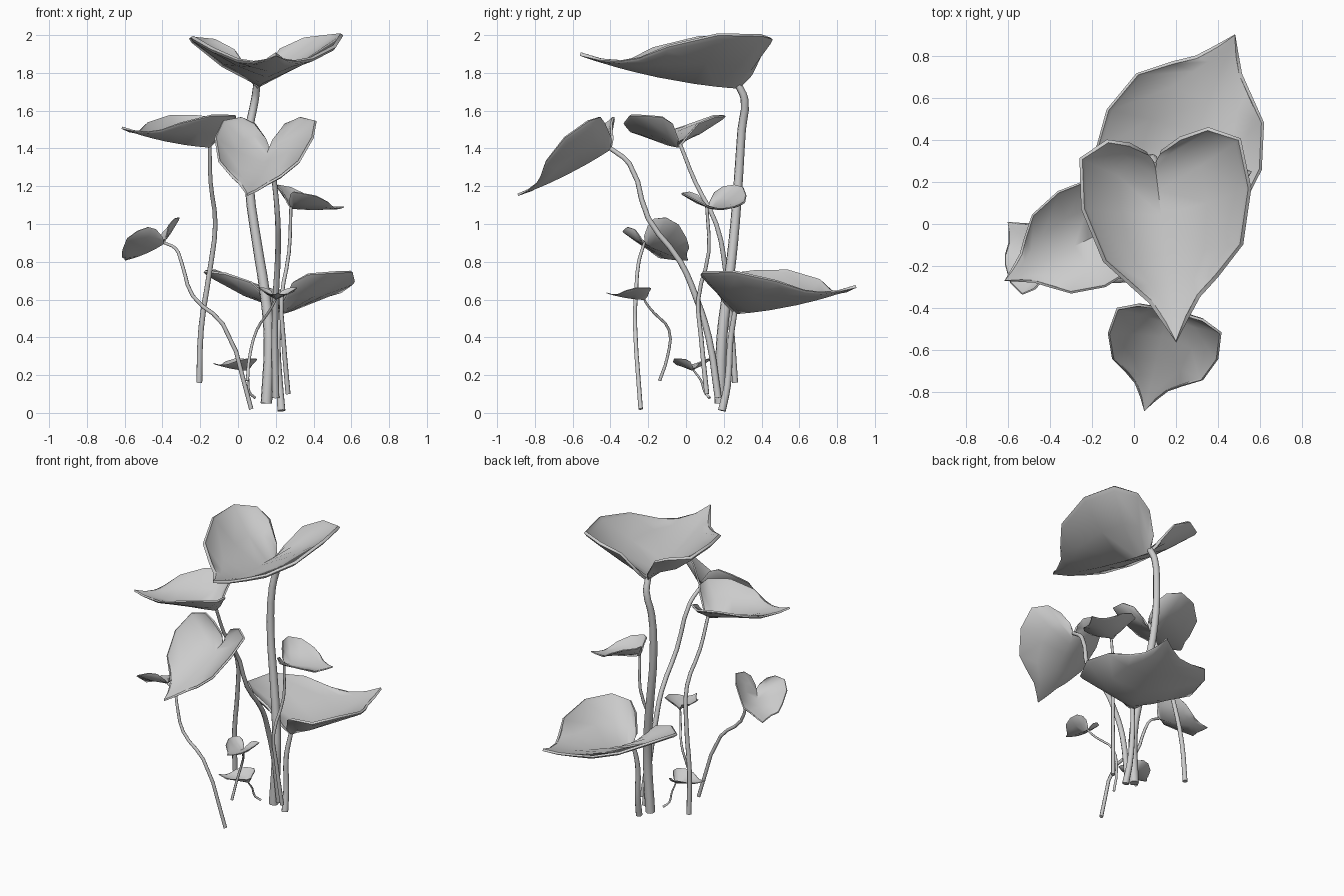
import bpy
import math
from mathutils import Vector

if "Cube" in bpy.data.objects:
    bpy.data.objects.remove(bpy.data.objects["Cube"])

# Half outline of a heart leaf: (along, across, height, matching midrib position)
OUTLINE = [(-.05, .08, .09, 0), (-.08, .30, .25, .02), (-.10, .60, .32, .06),
           (-.02, .95, .32, .14), (.25, 1.0, .27, .28), (.53, .82, .14, .50),
           (.67, .50, .04, .66), (.76, .29, .005, .76), (.88, .13, -.01, .88)]


def finish(obj, angle):
    bpy.ops.object.select_all(action='DESELECT')
    bpy.context.view_layer.objects.active = obj
    obj.select_set(True)
    for m in list(obj.modifiers):
        bpy.ops.object.modifier_apply(modifier=m.name)
    bpy.ops.object.shade_smooth_by_angle(angle=math.radians(angle))


def leaf(name, base, tip, side, half, fold=1.0, shift=0.0, fat=1.0):
    base, tip = Vector(base), Vector(tip)
    length = (tip - base).length
    d = (tip - base).normalized()
    s = Vector(side)
    s = (s - d * s.dot(d)).normalized()
    n = s.cross(d)
    if n.z < 0:
        n = -n

    def place(u, v, w):
        return base + d * (u * length) + s * (v * half) + n * (w * length * fold)

    def sag(u):
        return -.13 * u * (1 - u)

    # Midrib
    verts, faces, mids = [place(0, 0, 0)], [], []
    for u, v, w, m in OUTLINE:
        if m == 0:
            mids.append(0)
        else:
            mids.append(len(verts))
            verts.append(place(m, 0, sag(m)))
    end = len(verts)
    verts.append(place(1, 0, 0))
    # Two lobes, each with an inner ring, a lip ring and the edge
    for sgn in (1, -1):
        inner, lip, outer = [], [], []
        for u, v, w, m in OUTLINE:
            if u > .6:
                v *= fat
            c = sag(m)
            lean = shift * min(1, v * 1.5)
            a = place((u + m) / 2, sgn * v * .53, c + (w - c) * .42) + s * lean * .5
            b = place(u, sgn * v, w) + s * lean
            for ring, p in ((inner, a), (lip, a.lerp(b, .92) - n * length * .012 * min(1, v * 2)), (outer, b)):
                ring.append(len(verts))
                verts.append(p)
        new = []
        for x, y in ((mids, inner), (inner, lip), (lip, outer)):
            new += [(x[i], x[i + 1], y[i + 1], y[i]) for i in range(len(OUTLINE) - 1)]
        new += [(mids[-1], end, inner[-1]), (inner[-1], end, lip[-1]), (lip[-1], end, outer[-1])]
        faces += [f if sgn > 0 else f[::-1] for f in new]
    me = bpy.data.meshes.new(name)
    me.from_pydata([tuple(p) for p in verts], [], faces)
    me.update()
    obj = bpy.data.objects.new(name, me)
    bpy.context.collection.objects.link(obj)
    mod = obj.modifiers.new("thickness", 'SOLIDIFY')
    mod.thickness = .022 * length
    mod.offset = 0
    finish(obj, 50)


def stem(name, pts, radius):
    cu = bpy.data.curves.new(name, 'CURVE')
    cu.dimensions = '3D'
    cu.bevel_depth = radius
    cu.bevel_resolution = 2
    cu.use_fill_caps = True
    cu.resolution_u = 3
    sp = cu.splines.new('BEZIER')
    sp.bezier_points.add(len(pts) - 1)
    for i, (bp, p) in enumerate(zip(sp.bezier_points, pts)):
        bp.co = p
        bp.handle_left_type = bp.handle_right_type = 'AUTO'
        bp.radius = 1.1 - .4 * i / (len(pts) - 1)
    obj = bpy.data.objects.new(name, cu)
    bpy.context.collection.objects.link(obj)
    bpy.ops.object.select_all(action='DESELECT')
    bpy.context.view_layer.objects.active = obj
    obj.select_set(True)
    bpy.ops.object.convert(target='MESH')
    finish(bpy.context.view_layer.objects.active, 50)


# Leaves: base notch, tip, across direction, half width, fold, lobe shift, fullness
leaf("top_leaf", (.10, .28, 1.725), (.20, -.56, 1.90), (.79, .06, .02), .40, 1, .038)
leaf("left_upper_leaf", (-.15, -.04, 1.41), (-.615, -.27, 1.51), (.46, -.89, 0), .25, 1, -.015)
leaf("front_leaf", (.165, -.40, 1.40), (.05, -.89, 1.155), (.53, -.06, .03), .265, .88, .015)
leaf("back_leaf", (.23, .26, .53), (.48, .90, .67), (.94, -.33, 0), .39, 1, -.045)
leaf("right_leaf", (.28, .12, 1.085), (.56, .25, 1.09), (.15, -.32, -.05), .165, 1, -.015, 1.25)
leaf("left_leaf", (-.39, -.22, .90), (-.60, .01, .81), (.16, .20, .05), .17, 1, 0, 1.35)
leaf("small_leaf", (.20, -.22, .60), (.21, -.42, .635), (1, .05, 0), .10, 1, .01)
leaf("lowest_leaf", (.05, .04, .225), (-.13, -.03, .262), (.40, -.90, 0), .095)

# Stems: ground end to leaf base
stem("top_stem", [(.15, .18, .05), (.165, .19, .40), (.14, .22, .65), (.10, .25, .90),
                  (.06, .275, 1.20), (.06, .295, 1.50), (.09, .31, 1.66), (.10, .275, 1.74)], .028)
stem("left_upper_stem", [(-.205, .26, .16), (-.195, .24, .45), (-.15, .21, .75),
                         (-.12, .16, 1.0), (-.145, .05, 1.22), (-.15, -.03, 1.42)], .015)
stem("front_stem", [(.20, .17, .08), (.195, .12, .40), (.20, .05, .62), (.21, -.03, .80),
                    (.21, -.20, 1.03), (.18, -.30, 1.32), (.165, -.40, 1.40)], .017)
stem("back_stem", [(.23, .19, .012), (.22, .22, .15), (.21, .235, .38), (.23, .26, .54)], .02)
stem("right_stem", [(.265, .11, .10), (.24, .08, .40), (.23, .065, .60),
                    (.27, .12, .85), (.28, .11, 1.09)], .012)
stem("left_stem", [(.07, -.24, .02), (-.08, -.27, .47), (-.24, -.265, .62),
                   (-.30, -.25, .80), (-.33, -.23, .87), (-.39, -.22, .90)], .011)
stem("small_stem", [(.05, -.14, .17), (.06, -.10, .29), (.10, -.09, .44),
                    (.16, -.17, .53), (.19, -.21, .58), (.20, -.22, .60)], .008)
stem("lowest_stem", [(.09, .125, .08), (.06, .10, .11), (.055, .08, .17), (.05, .04, .225)], .007)
